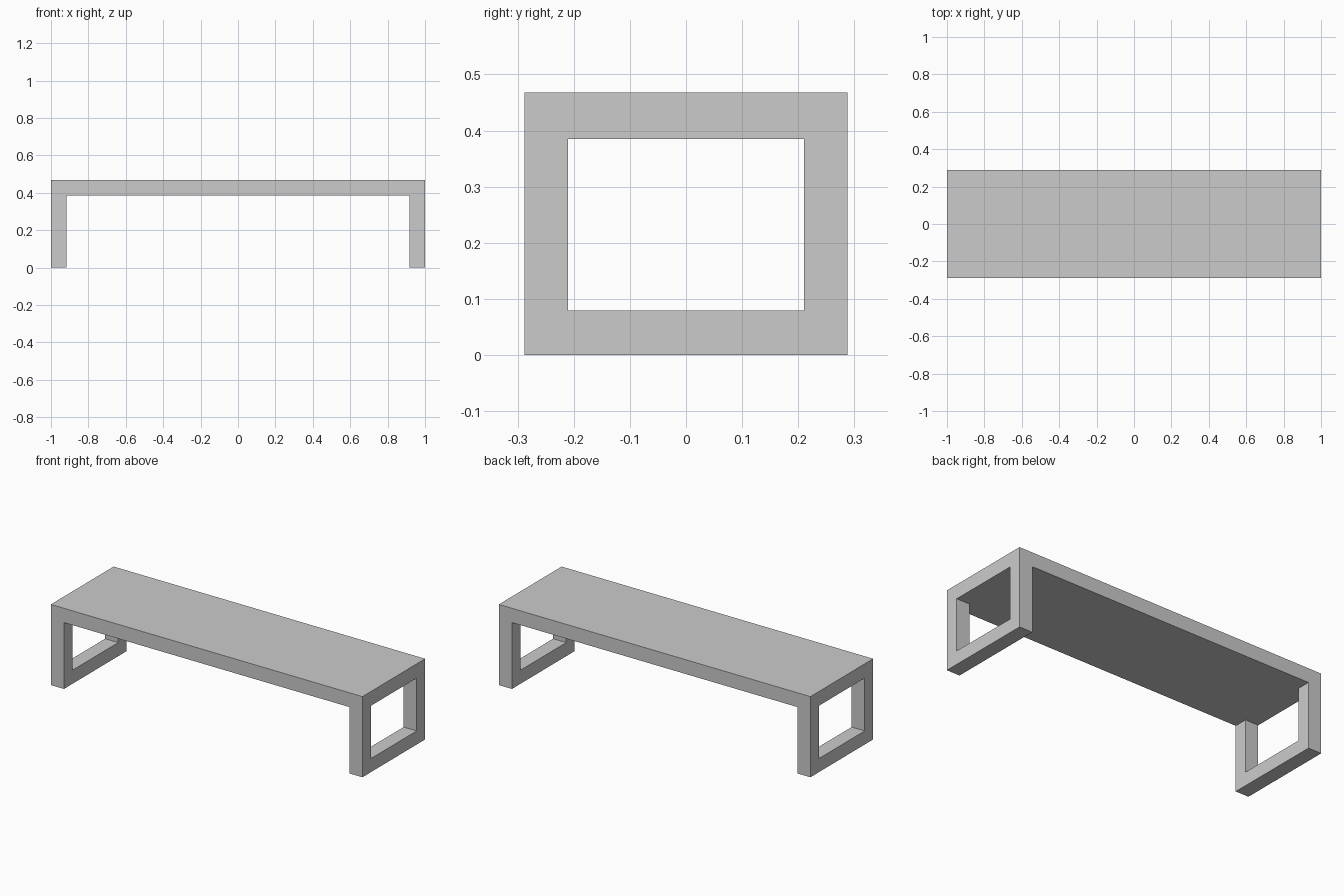
import bpy
import bmesh

if "Cube" in bpy.data.objects:
    bpy.data.objects.remove(bpy.data.objects["Cube"])

HALF_X, HALF_Y, HEIGHT = 1.0, 0.2875, 0.468
LEG_X = 0.916          # inner face of the legs
WINDOW_Y = 0.21        # half width of the leg opening
RAIL_Z, SEAT_Z = 0.079, 0.385


def extrude_profile(name, points, vector):
    """Closed prism from a flat outline."""
    bm = bmesh.new()
    face = bm.faces.new([bm.verts.new(p) for p in points])
    ext = bmesh.ops.extrude_face_region(bm, geom=[face], use_keep_orig=True)
    verts = [g for g in ext["geom"] if isinstance(g, bmesh.types.BMVert)]
    bmesh.ops.translate(bm, verts=verts, vec=vector)
    bmesh.ops.recalc_face_normals(bm, faces=bm.faces)
    mesh = bpy.data.meshes.new(name)
    bm.to_mesh(mesh)
    bm.free()
    obj = bpy.data.objects.new(name, mesh)
    bpy.context.collection.objects.link(obj)
    return obj


# Bench body: seat and both end panels as one folded profile
half = [(HALF_X, HEIGHT), (HALF_X, 0), (LEG_X, 0), (LEG_X, SEAT_Z)]
outline = half + [(-x, z) for x, z in reversed(half)]
bench = extrude_profile("bench", [(x, -HALF_Y, z) for x, z in outline],
                        (0, 2 * HALF_Y, 0))

# Opening through both end panels, leaving posts and floor rails
window = [(-WINDOW_Y, RAIL_Z), (WINDOW_Y, RAIL_Z),
          (WINDOW_Y, SEAT_Z), (-WINDOW_Y, SEAT_Z)]
cutter = extrude_profile("leg_opening_cutter",
                         [(-1.2, y, z) for y, z in window], (2.4, 0, 0))
cutter.hide_render = True
cutter.hide_set(True)

cut = bench.modifiers.new("leg_openings", 'BOOLEAN')
cut.operation = 'DIFFERENCE'
cut.solver = 'EXACT'
cut.object = cutter
